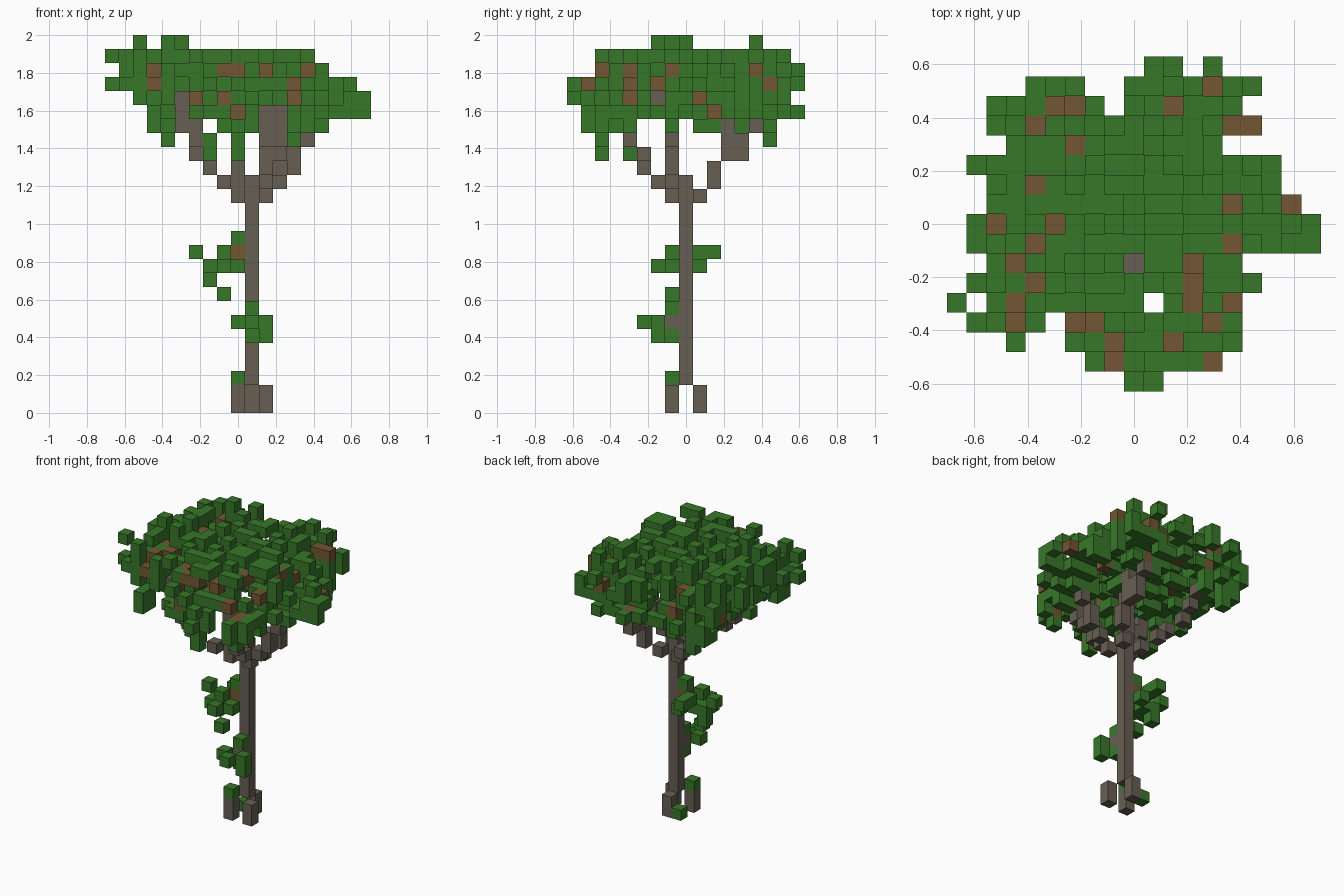
import bpy, bmesh, random
from mathutils import Vector

random.seed(7)
cube = bpy.data.objects.get("Cube")
if cube:
    bpy.data.objects.remove(cube)

SIZE = 2 / 27                      # edge of one block
ORIGIN = Vector((-9.5, -8.5, 0))   # corner of block (0, 0, 0)


def make_material(name, color):
    mat = bpy.data.materials.new(name)
    mat.use_nodes = True
    mat.diffuse_color = color
    mat.node_tree.nodes["Principled BSDF"].inputs["Base Color"].default_value = color
    return mat


LEAF, TWIG, BARK = range(3)
materials = [make_material("leaf green", (0.039, 0.187, 0.022, 1)),
             make_material("twig brown", (0.17, 0.093, 0.032, 1)),
             make_material("bark grey", (0.135, 0.113, 0.087, 1))]


def column(x, y, low, high):
    return [(x, y, z) for z in range(low, high + 1)]


def expand(spans):
    """Turn inclusive (low, high) spans into a set of indices."""
    return {i for a, b in spans for i in range(a, b + 1)}


# Trunk and roots
trunk = column(10, 8, 2, 16)
roots = column(9, 7, 0, 1) + column(11, 7, 0, 1) + column(10, 9, 0, 1)

# Branches spreading from the trunk top
branches = {
    "front_right_branch": [(9, 7, 15), (8, 6, 16), (7, 5, 17), (6, 5, 18), (6, 4, 19),
                           (6, 4, 20)] + column(5, 4, 20, 22),
    "back_right_branch": [(9, 9, 15), (8, 10, 16), (7, 10, 17), (6, 11, 18), (6, 12, 19),
                          (6, 13, 20)],
    "middle_branch": column(9, 7, 16, 21) + [(9, 6, 22)],
    "left_branch": [(11, 7, 15), (12, 7, 16)] + column(13, 7, 17, 18) + [(14, 7, 19)],
    "front_left_branch": [(11, 6, 16)] + column(11, 5, 17, 18) + column(12, 5, 18, 18)
                         + column(12, 4, 19, 21) + column(11, 4, 19, 21),
    "back_left_branch": [(11, 9, 15), (12, 10, 16), (12, 10, 17), (12, 12, 18),
                         (12, 12, 19), (12, 13, 20)] + column(12, 11, 18, 20)}

# Leaf clumps climbing the trunk
root_moss = [(9, 7, 2), (9, 9, 0)]
lower_clump = [(10, 7, 7), (9, 6, 6), (11, 6, 6), (10, 5, 6), (11, 6, 5), (10, 7, 5)]
upper_clump = [(9, 8, 12), (8, 7, 11), (8, 9, 11), (8, 10, 11), (6, 8, 11),
               (9, 7, 10), (8, 6, 10), (8, 7, 10), (7, 7, 10), (7, 8, 10), (9, 9, 10),
               (8, 8, 10), (7, 8, 9), (8, 7, 8)]

# Canopy outline: x spans of every row, from front to back
plan = [[(9, 10)], [(7, 13)], [(3, 3), (6, 14)], [(1, 4), (6, 14)],
        [(0, 0), (2, 9), (11, 14)], [(1, 15)], [(2, 14)], [(1, 18)], [(1, 18)],
        [(2, 17)], [(2, 16)], [(1, 16)], [(3, 13)], [(2, 15)], [(2, 7), (9, 14)],
        [(4, 6), (9, 15)], [(10, 11), (13, 13)]]
# Canopy layers: height, fill, x spans, y spans
layers = [(20, 0.3, [(3, 6), (8, 15)], [(1, 4), (7, 7), (9, 14)]),
          (21, 0.42, [(3, 18)], [(1, 16)]),
          (22, 0.48, [(2, 18)], [(0, 15)]),
          (23, 0.5, [(0, 17)], [(0, 16)]),
          (24, 0.5, [(1, 15)], [(2, 16)]),
          (25, 0.38, [(0, 14)], [(2, 15)])]
# Brown twigs showing on the top (by y), front and left side (by z)
top_twigs = {2: [8, 11], 3: [3, 6, 7, 13], 4: [3, 14], 5: [4, 12], 6: [3], 7: [4, 14],
             8: [2, 5], 9: [14], 10: [4], 12: [6], 13: [4, 14], 14: [5, 6, 11], 15: [13]}
front_twigs = {21: [9], 22: [8, 13], 24: [9]}
side_twigs = {21: [10], 22: [4, 9], 23: [1, 6, 14], 24: [2, 4, 7, 13]}

wood = set(trunk + roots + sum(branches.values(), []))
possible, canopy = [], set()
for z, fill, xs, ys in layers:
    for y in sorted(expand(ys)):
        for x in sorted(expand(plan[y]) & expand(xs)):
            hides_wood = (z < 23 and x in (5, 11, 12) and y < 7
                          or z == 20 and x > 12 and y in (11, 13))
            low_twig = z > 24 and x in top_twigs.get(y, [])
            if (x, y, z) in wood or hides_wood or low_twig or (x, y) == (9, 6):
                continue
            possible.append((x, y, z))
            # The canopy is hollow underneath
            hollow = z < 23 and Vector((x - 9, y - 8)).length < 4.5
            if random.random() < (0.15 if hollow else fill):
                canopy.add((x, y, z))

# Tufts on top, at the rim and hanging below the canopy
for x, y in [(5, 13), (4, 6), (4, 8), (2, 7)]:
    canopy.update(column(x, y, 25, 26))
canopy.update([(0, 4, 25), (0, 4, 23), (15, 15, 22), (9, 3, 22), (9, 3, 21)])
canopy.update(column(9, 2, 18, 20) + column(7, 4, 18, 19) + column(13, 2, 19, 20))
canopy.update(column(4, 14, 19, 20) + column(3, 2, 20, 21))

# Fill gaps so that the canopy is closed along each axis
random.shuffle(possible)
for axis in range(3):
    def flat(cell):
        return cell[:axis] + cell[axis + 1:]
    covered = {flat(c) for c in canopy}
    for cell in possible:
        if flat(cell) not in covered:
            covered.add(flat(cell))
            canopy.add(cell)

# Colour of every block
blocks = {c: LEAF for c in root_moss + lower_clump + upper_clump}
blocks.update({c: TWIG if random.random() < 0.06 else LEAF for c in sorted(canopy)})


def outermost(axis, sign):
    """The canopy blocks seen first along one axis."""
    seen = {}
    for c in sorted(canopy, key=lambda c: sign * c[axis]):
        seen[c[:axis] + c[axis + 1:]] = c
    return seen.values()


surfaces = [(outermost(1, -1), front_twigs, 0, 2), (outermost(0, 1), side_twigs, 1, 2),
            (outermost(2, 1), top_twigs, 0, 1)]
for cells, _, _, _ in surfaces:
    blocks.update({c: LEAF for c in cells})
for cells, twigs, across, row in surfaces:
    blocks.update({c: TWIG for c in cells if c[across] in twigs.get(c[row], [])})
blocks[9, 8, 11] = TWIG
blocks[10, 7, 6] = BARK
blocks.update({c: BARK for c in wood})


def build(name, cells):
    """One mesh of blocks, without the faces hidden between neighbours."""
    bm = bmesh.new()
    corners = {}

    def corner(p):
        key = tuple(round(v) for v in p)
        if key not in corners:
            corners[key] = bm.verts.new((Vector(key) + ORIGIN) * SIZE)
        return corners[key]

    for cell in sorted(cells):
        for axis in range(3):
            u, v, n = (Vector([int(i == (axis + s) % 3) for i in range(3)]) for s in (1, 2, 0))
            for side in (0, 1):
                step = n if side else -n
                if tuple(int(a + b) for a, b in zip(cell, step)) in blocks:
                    continue
                base = Vector(cell) + n * side
                quad = [base, base + u, base + u + v, base + v]
                if not side:
                    quad.reverse()
                face = bm.faces.new([corner(p) for p in quad])
                face.material_index = blocks[cell]
    mesh = bpy.data.meshes.new(name)
    bm.to_mesh(mesh)
    bm.free()
    for mat in materials:
        mesh.materials.append(mat)
    bpy.context.collection.objects.link(bpy.data.objects.new(name, mesh))


parts = {"trunk": trunk, "roots": roots, "root_moss": root_moss,
         "lower_leaf_clump": lower_clump + [(10, 7, 6)],
         "upper_leaf_clump": upper_clump + [(9, 8, 11)], "canopy": canopy, **branches}
for part_name, part_cells in parts.items():
    build(part_name, part_cells)
